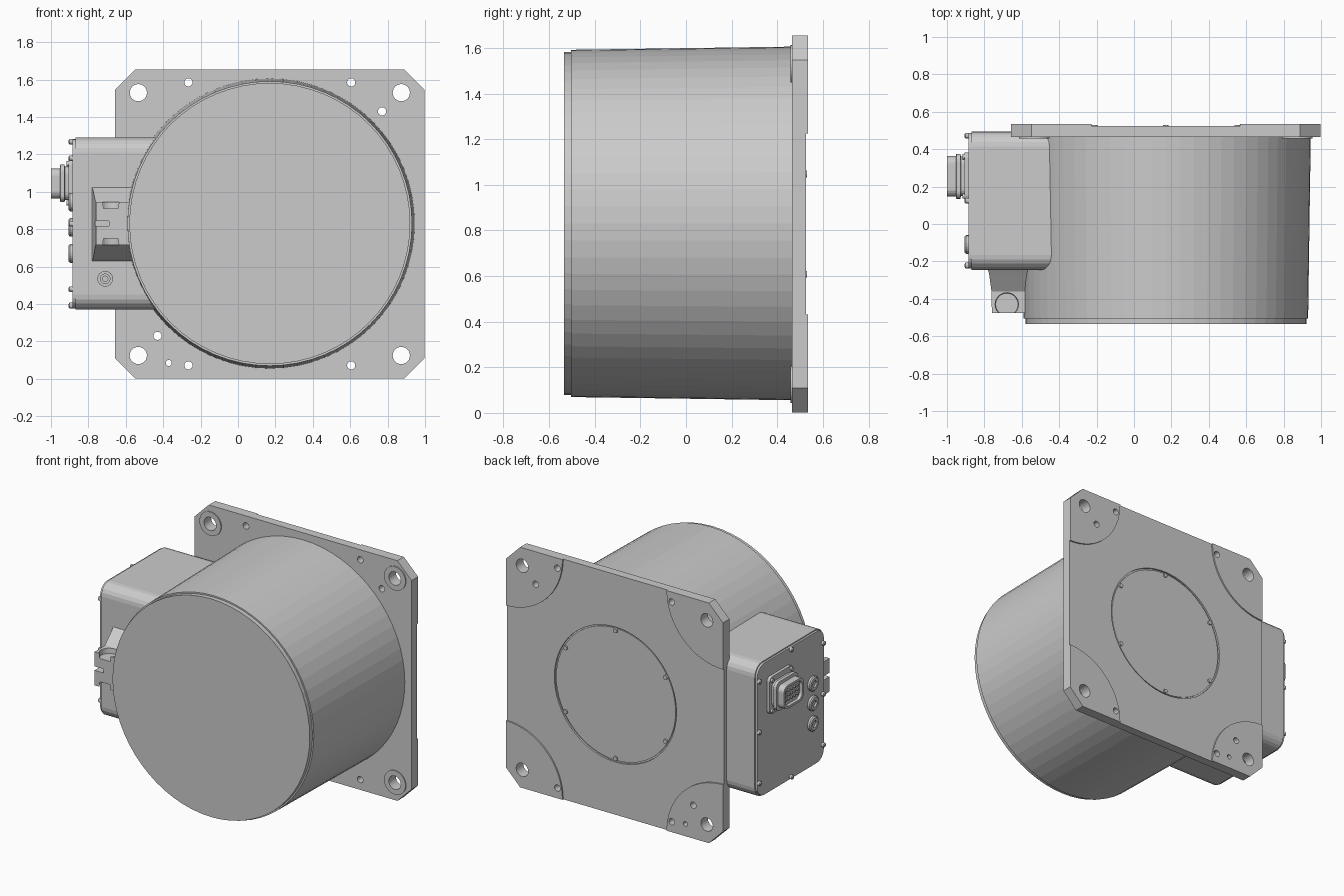
import bpy, bmesh
from math import sin, cos, pi, radians

if "Cube" in bpy.data.objects:
    bpy.data.objects.remove(bpy.data.objects["Cube"])

CX, CZ = 0.17, 0.8275          # drum and plate centre


def circle(u, v, r, n=24):
    return [(u + r * cos(2 * pi * i / n), v + r * sin(2 * pi * i / n)) for i in range(n)]


def rrect(u, v, w, h, r, n=5):
    pts = []
    for k, (su, sv) in enumerate([(1, 1), (-1, 1), (-1, -1), (1, -1)]):
        for i in range(n + 1):
            a = pi / 2 * (k + i / n)
            pts.append((u + su * (w / 2 - r) + r * cos(a), v + sv * (h / 2 - r) + r * sin(a)))
    return pts


def rect(u0, u1, v0, v1):
    return [(u0, v0), (u1, v0), (u1, v1), (u0, v1)]


def place(axis, u, v, d):
    return {'x': (d, u, v), 'y': (u, d, v), 'z': (u, v, d)}[axis]


def loft(name, axis, *solids):
    """Each solid is a list of (outline, depth) rings, capped at both ends."""
    bm = bmesh.new()
    for rings in solids:
        vs = [[bm.verts.new(place(axis, u, v, d)) for u, v in pts] for pts, d in rings]
        for a, b in zip(vs, vs[1:]):
            for i in range(len(a)):
                j = (i + 1) % len(a)
                bm.faces.new((a[i], a[j], b[j], b[i]))
        bm.faces.new(vs[0])
        bm.faces.new(vs[-1])
    bmesh.ops.recalc_face_normals(bm, faces=bm.faces)
    me = bpy.data.meshes.new(name)
    bm.to_mesh(me)
    bm.free()
    ob = bpy.data.objects.new(name, me)
    bpy.context.collection.objects.link(ob)
    return ob


def prism(pts, a, b):
    return [(pts, a), (pts, b)]


def cut(targets, cutter):
    cutter.hide_render = True
    for ob in targets:
        m = ob.modifiers.new("cut", 'BOOLEAN')
        m.operation, m.solver, m.object = 'DIFFERENCE', 'EXACT', cutter
        bpy.context.view_layer.objects.active = ob
        bpy.ops.object.modifier_apply(modifier=m.name)
    bpy.data.objects.remove(cutter)


# mounting plate with chamfered corners
H, C = 0.8265, 0.108
outline = []
for sx, sz in [(1, 1), (-1, 1), (-1, -1), (1, -1)]:
    p = [(CX + sx * H, CZ + sz * (H - C)), (CX + sx * (H - C), CZ + sz * H)]
    outline += p if sx * sz > 0 else p[::-1]
plate = loft("mounting_plate", 'y', prism(outline, 0.465, 0.525))

# raised quarter-round pads on the back corners
pads, R = [], 0.43
for sx in (-1, 1):
    for sz in (-1, 1):
        pts = [(H - C, H), (H, H - C)]
        pts += [(H - R * cos(a), H - R * sin(a)) for a in [pi / 2 * (1 - i / 16) for i in range(17)]]
        pads.append(prism([(CX + sx * u, CZ + sz * v) for u, v in pts], 0.525, 0.535))
pads = loft("corner_pads", 'y', *pads)

# bosses round the four main holes
corners = [(x, z) for x in (-0.533, 0.873) for z in (0.125, 1.53)]
bosses = loft("hole_bosses", 'y', *[prism(circle(x, z, 0.082, 32), 0.458, 0.465) for x, z in corners])

# all plate holes
small = [(-0.265, 1.585, .022), (0.605, 1.585, .022), (0.77, 1.43, .022), (-0.43, 0.23, .022),
         (-0.265, 0.072, .022), (0.605, 0.072, .022), (-0.37, 0.085, .016)]
holes = [prism(circle(x, z, 0.046), 0.4, 0.6) for x, z in corners]
holes += [prism(circle(x, z, r, 16), 0.4, 0.6) for x, z, r in small]
cut([plate, pads, bosses], loft("hole_cutter", 'y', *holes))
cut([plate], loft("recess_cutter", 'y', prism(circle(CX, CZ, 0.465, 64), 0.513, 0.6)))

# round back cover and its six screws
loft("back_cover", 'y', prism(circle(CX, CZ, 0.455, 64), 0.505, 0.52))
loft("back_cover_screws", 'y', *[
    prism(circle(CX + 0.44 * cos(radians(a)), CZ + 0.44 * sin(radians(a)), 0.015, 12), 0.51, 0.53)
    for a in range(30, 390, 60)])

# drum, slightly tapered, with front cap
loft("drum", 'y', [(circle(CX, CZ + .003, 0.775, 64), 0.466), (circle(CX, CZ + .003, 0.761, 64), -0.505)])
loft("drum_cap", 'y', prism(circle(CX, CZ + .003, 0.751, 64), -0.50, -0.535))

# side terminal box and cover
loft("side_box", 'x', prism(rrect(0.125, 0.83, 0.74, 0.92, 0.08), -0.87, -0.2))
loft("box_cover", 'x', prism(rrect(0.125, 0.83, 0.725, 0.905, 0.075), -0.884, -0.868))
spots = [(y, z) for y in (-0.222, 0.472) for z in (0.48, 0.83, 1.18)] + [(0.125, 0.392), (0.125, 1.268)]
loft("cover_screws", 'x', *[
    [(circle(y, z, 0.015, 12), -0.88), (circle(y, z, 0.015, 12), -0.90), (circle(y, z, 0.009, 12), -0.905)]
    for y, z in spots])

# three round plugs with sockets
loft("round_plugs", 'x', *[
    [(circle(-0.11, z, r), d) for r, d in
     [(.05, -.88), (.05, -.898), (.042, -.905), (.022, -.905), (.022, -.893)]]
    for z in (0.67, 0.81, 0.945)])

# rectangular connector: flange, stepped shell with open mouth, pins
Y, Z = 0.255, 1.045
loft("connector_flange", 'x', prism(rrect(Y, Z, 0.255, 0.255, 0.03), -0.905, -0.88))
loft("flange_screws", 'x', *[
    prism(circle(Y + sy * 0.105, Z + sz * 0.105, 0.014, 12), -0.918, -0.90)
    for sy in (-1, 1) for sz in (-1, 1)])
steps = [(.21, .18, -.90), (.21, .18, -.925), (.24, .20, -.928), (.24, .20, -.95), (.215, .16, -.953),
         (.215, .16, -1.0), (.185, .13, -1.0), (.185, .13, -.978)]
loft("connector_shell", 'x', [(rrect(Y, Z, w, h, 0.04), d) for w, h, d in steps])
loft("connector_pins", 'x', *[
    prism(circle(Y + i * 0.032, Z + j * 0.03, 0.008, 8), -0.99, -0.975)
    for i in range(-2, 3) for j in (-1, 0, 1)])

# clamp lug on the front of the box, with slot and screw pockets
lug = loft("clamp_lug", 'y', [
    (rect(-0.785, -0.45, 0.625, 1.035), -0.23), (rect(-0.775, -0.45, 0.64, 1.01), -0.265),
    (rect(-0.762, -0.45, 0.715, 0.945), -0.36), (rect(-0.76, -0.45, 0.715, 0.945), -0.475)])
cut([lug], loft("slot_cutter", 'y', prism(rect(-0.9, -0.69, 0.818, 0.845), -0.6, -0.35)))
cut([lug], loft("pocket_cutter", 'z',
                [(circle(-0.68, -0.43, 0.06), 0.91), (circle(-0.68, -0.43, 0.075), 1.1)],
                [(circle(-0.68, -0.43, 0.075), 0.56), (circle(-0.68, -0.43, 0.06), 0.75)]))

# small threaded fitting on the front of the box
loft("front_fitting", 'y', [(circle(-0.71, 0.535, r), d) for r, d in
                            [(.042, -.24), (.042, -.26), (.028, -.26), (.028, -.275), (.014, -.275), (.014, -.262)]])
